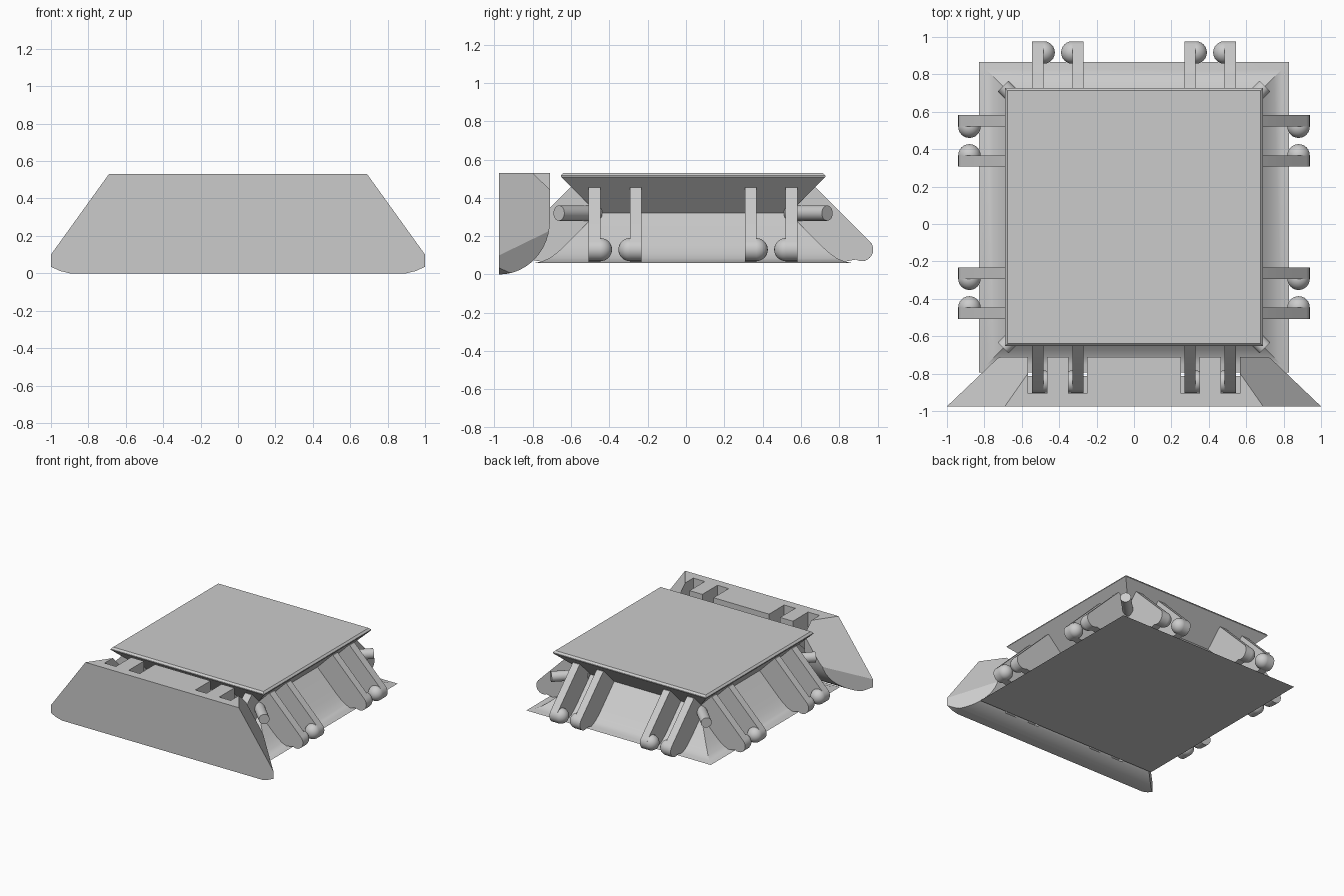
import bpy, bmesh, math
from mathutils import Matrix, Vector

if "Cube" in bpy.data.objects:
    bpy.data.objects.remove(bpy.data.objects["Cube"])

CY = 0.037      # body centre in y
F = -0.975      # front face of the cover


def finish(bm, name, smooth=None):
    bmesh.ops.recalc_face_normals(bm, faces=bm.faces[:])
    me = bpy.data.meshes.new(name)
    bm.to_mesh(me)
    bm.free()
    ob = bpy.data.objects.new(name, me)
    bpy.context.collection.objects.link(ob)
    if smooth:
        bpy.ops.object.select_all(action='DESELECT')
        ob.select_set(True)
        bpy.context.view_layer.objects.active = ob
        bpy.ops.object.shade_smooth_by_angle(angle=math.radians(smooth))
    return ob


def prism(bm, profile, x0, x1):
    """Extrude a (y, z) profile along x."""
    a = [bm.verts.new((x0, y, z)) for y, z in profile]
    b = [bm.verts.new((x1, y, z)) for y, z in profile]
    bm.faces.new(a)
    bm.faces.new(b[::-1])
    n = len(a)
    for i in range(n):
        j = (i + 1) % n
        bm.faces.new((a[i], b[i], b[j], a[j]))


# Square body: flared foot, pinched waist, overhanging top plate
bm = bmesh.new()
levels = [(0.83, 0.06), (0.79, 0.068), (0.75, 0.085), (0.71, 0.114), (0.67, 0.15),
          (0.5, 0.32), (0.69, 0.51), (0.69, 0.516), (0.676, 0.53)]
rings = [[bm.verts.new((sx * r, CY + sy * r, z))
          for sx, sy in ((-1, -1), (1, -1), (1, 1), (-1, 1))] for r, z in levels]
for lo, hi in zip(rings, rings[1:]):
    for i in range(4):
        j = (i + 1) % 4
        bm.faces.new((lo[i], lo[j], hi[j], hi[i]))
bm.faces.new(rings[0][::-1])
bm.faces.new(rings[-1])
finish(bm, "body", 25)

# Slanted arms with ball ends, two facing pairs on each side
arc = [(0.88 + 0.06 * math.cos(math.radians(a)), 0.13 + 0.06 * math.sin(math.radians(a)))
       for a in range(45, -121, -15)]
arm = [(0.5, 0.45), (0.64, 0.454)] + arc + [(0.78, 0.065), (0.5, 0.2)]
for side, k in (("right", 0), ("back", 1), ("left", 2), ("front", 3)):
    turn = Matrix.Translation((0, CY, 0)) @ Matrix.Rotation((k - 1) * math.pi / 2, 4, 'Z')
    bm = bmesh.new()
    for s in (-1, 1):
        for inner, outer, ball in ((0.27, 0.33, 0.33), (0.483, 0.545, 0.483)):
            prism(bm, arm, s * inner, s * outer)
            bmesh.ops.create_uvsphere(bm, u_segments=24, v_segments=16, radius=0.06,
                                      matrix=Matrix.Translation((s * ball, 0.88, 0.13)))
    bmesh.ops.transform(bm, matrix=turn, verts=bm.verts[:])
    finish(bm, side + "_arms", 30)

# Diagonal pins in the waist corners
bm = bmesh.new()
for k in range(4):
    m = (Matrix.Translation((0, CY, 0.32)) @ Matrix.Rotation(math.radians(45 + 90 * k), 4, 'Z')
         @ Matrix.Translation((0.85, 0, 0)) @ Matrix.Rotation(math.pi / 2, 4, 'Y'))
    bmesh.ops.create_cone(bm, cap_ends=True, segments=24, radius1=0.04, radius2=0.04,
                          depth=0.28, matrix=m)
finish(bm, "corner_pins", 40)

# Front cover: rounded-under profile trimmed by sloping end planes
bm = bmesh.new()
under = [(F + 0.265 * math.sin(t * math.pi / 24), 0.28 - 0.28 * math.cos(t * math.pi / 24))
         for t in range(13)]
prism(bm, under + [(F + 0.265, 0.53), (F, 0.53)], -1.05, 1.05)
for s in (-1, 1):
    for point, normal in (((1, F, 0), (1, 1.05, 0)),
                          ((1, F, 0.1), (1, 0.7, 0.72)),
                          ((1, F, 0.035), (0.023, 0, -0.05)),
                          ((0.9, F, 0), (0.012, 0, -0.05))):
        cut = bmesh.ops.bisect_plane(
            bm, geom=bm.verts[:] + bm.edges[:] + bm.faces[:], dist=1e-5,
            plane_co=(s * point[0], point[1], point[2]),
            plane_no=Vector((s * normal[0], normal[1], normal[2])).normalized(),
            clear_outer=True)
        bmesh.ops.holes_fill(bm, edges=[e for e in bm.edges if e.is_boundary], sides=0)
cover = finish(bm, "front_cover", 20)

# Pockets in the cover that receive the front arms
bm = bmesh.new()
for s in (-1, 1):
    for x0, x1 in ((0.25, 0.35), (0.465, 0.568)):
        prism(bm, [(-0.905, 0.06), (-0.6, 0.06), (-0.6, 0.7), (-0.905, 0.7)], s * x0, s * x1)
cutter = finish(bm, "pocket_cutter")
cutter.hide_render = True
cutter.hide_viewport = True
mod = cover.modifiers.new("pockets", 'BOOLEAN')
mod.operation = 'DIFFERENCE'
mod.solver = 'EXACT'
mod.object = cutter
